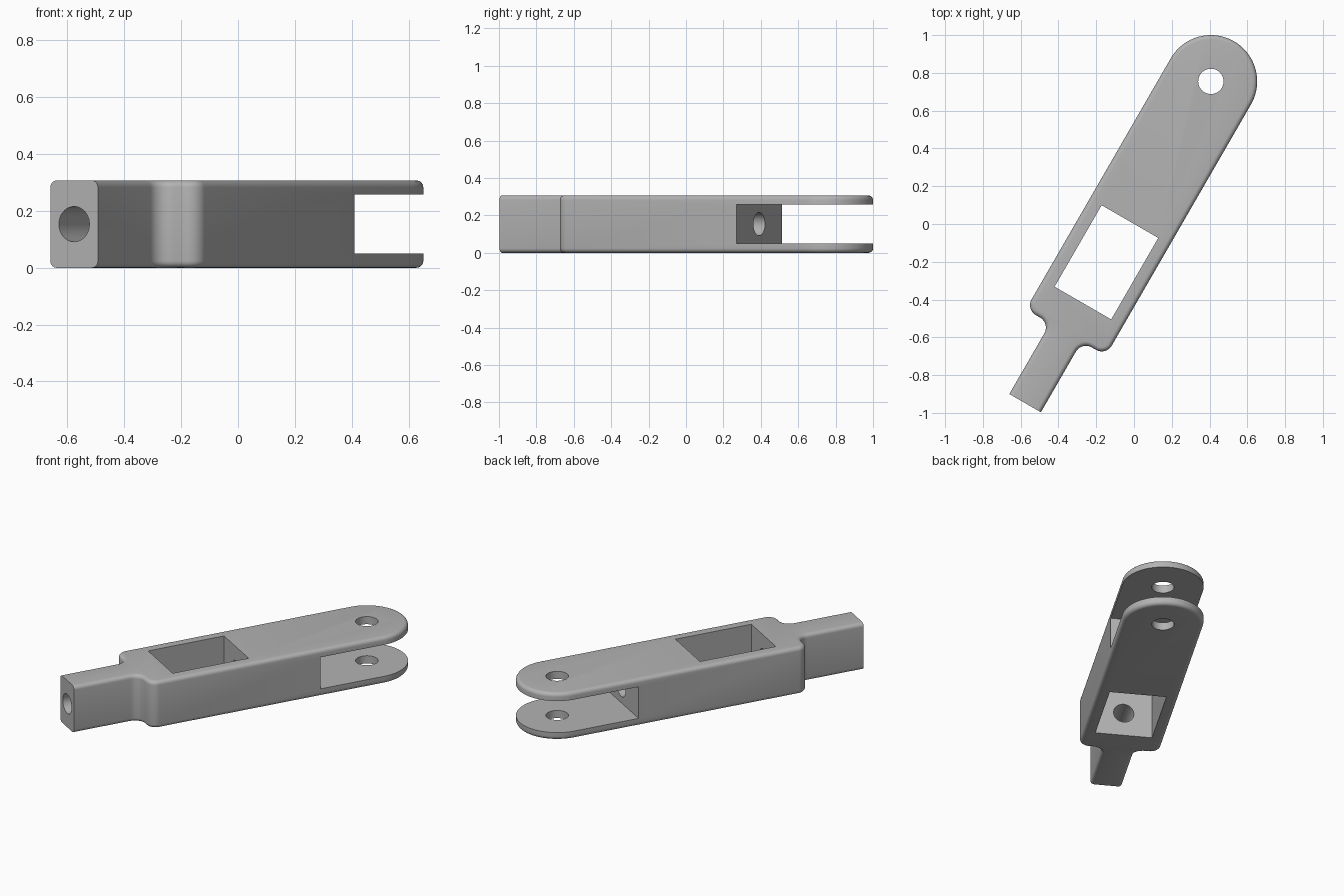
import bpy, bmesh
from math import sin, cos, pi, radians
from mathutils import Matrix

cube = bpy.data.objects.get("Cube")
if cube:
    bpy.data.objects.remove(cube, do_unlink=True)

HEIGHT, HALF, STEM, BEND = 0.307, 0.245, 0.0965, 0.061
SHOULDER, END, EDGE = -1.535, -1.967, 0.024
# Link lies along local x with the fork pin at the origin
PLACE = Matrix.Translation((0.407, 0.755, 0)) @ Matrix.Rotation(radians(60), 4, 'Z')

steel = bpy.data.materials.new("light grey metal")
steel.use_nodes = True
grey = (0.45, 0.45, 0.45, 1)
steel.diffuse_color = grey
steel.node_tree.nodes["Principled BSDF"].inputs["Base Color"].default_value = grey


def arc(cx, cy, r, a, b, n):
    angles = [radians(a + (b - a) * i / n) for i in range(n + 1)]
    return [(cx + r * cos(t), cy + r * sin(t)) for t in angles]


def make_object(name, bm):
    mesh = bpy.data.meshes.new(name)
    bmesh.ops.recalc_face_normals(bm, faces=bm.faces)
    bm.to_mesh(mesh)
    bm.free()
    mesh.materials.append(steel)
    obj = bpy.data.objects.new(name, mesh)
    bpy.context.collection.objects.link(obj)
    obj.matrix_world = PLACE
    return obj


def box(name, x0, x1, half, z0, z1):
    bm = bmesh.new()
    bmesh.ops.create_cube(bm, size=1)
    bmesh.ops.scale(bm, vec=(x1 - x0, 2 * half, z1 - z0), verts=bm.verts)
    bmesh.ops.translate(bm, vec=((x0 + x1) / 2, 0, (z0 + z1) / 2), verts=bm.verts)
    return make_object(name, bm)


def rod(name, radius, length, matrix):
    bm = bmesh.new()
    bmesh.ops.create_cone(bm, cap_ends=True, segments=48, radius1=radius,
                          radius2=radius, depth=length, matrix=matrix)
    return make_object(name, bm)


# Half outline: fork tip, rounded shoulder, concave fillet, stem end
half = arc(0, 0, HALF, 0, 90, 24)
half += arc(SHOULDER + BEND, HALF - BEND, BEND, 90, 180, 10)
half += arc(SHOULDER - BEND, STEM + BEND, BEND, 0, -90, 10)
half.append((END, STEM))
outline = half + [(x, -y) for x, y in reversed(half[1:])]

# Solid body with rounded long edges and a sharp stem end
bm = bmesh.new()
base = bm.faces.new([bm.verts.new((x, y, 0)) for x, y in outline])
top = bmesh.ops.extrude_face_region(bm, geom=[base])["geom"]
bmesh.ops.translate(bm, vec=(0, 0, HEIGHT),
                    verts=[v for v in top if isinstance(v, bmesh.types.BMVert)])
bmesh.ops.recalc_face_normals(bm, faces=bm.faces)
rims = [e for e in bm.edges
        if abs(e.verts[0].co.z - e.verts[1].co.z) < 0.001
        and max(v.co.x for v in e.verts) > END + 0.001]
bmesh.ops.bevel(bm, geom=rims, offset=EDGE, segments=5, profile=0.5, affect='EDGES')
link = make_object("link_arm", bm)

# Window, fork slot, pin hole and lengthwise bore
middle = HEIGHT / 2
lengthwise = Matrix.Translation((-1.2, 0, middle)) @ Matrix.Rotation(pi / 2, 4, 'Y')
cutters = [
    box("window_cutter", -1.355, -0.857, 0.173, -0.1, 0.4),
    box("slot_cutter", -0.42, 0.4, 0.4, 0.05, 0.257),
    rod("pin_hole_cutter", 0.067, 1, Matrix.Identity(4)),
    rod("bore_cutter", 0.062, 1.7, lengthwise),
]
bpy.context.view_layer.update()
bpy.ops.object.select_all(action='DESELECT')
link.select_set(True)
bpy.context.view_layer.objects.active = link
for cutter in cutters:
    cutter.hide_render = True
    mod = link.modifiers.new(cutter.name, 'BOOLEAN')
    mod.operation, mod.solver, mod.object = 'DIFFERENCE', 'EXACT', cutter
    bpy.ops.object.modifier_apply(modifier=mod.name)
    bpy.data.objects.remove(cutter, do_unlink=True)
bpy.ops.object.shade_smooth_by_angle(angle=radians(35))
